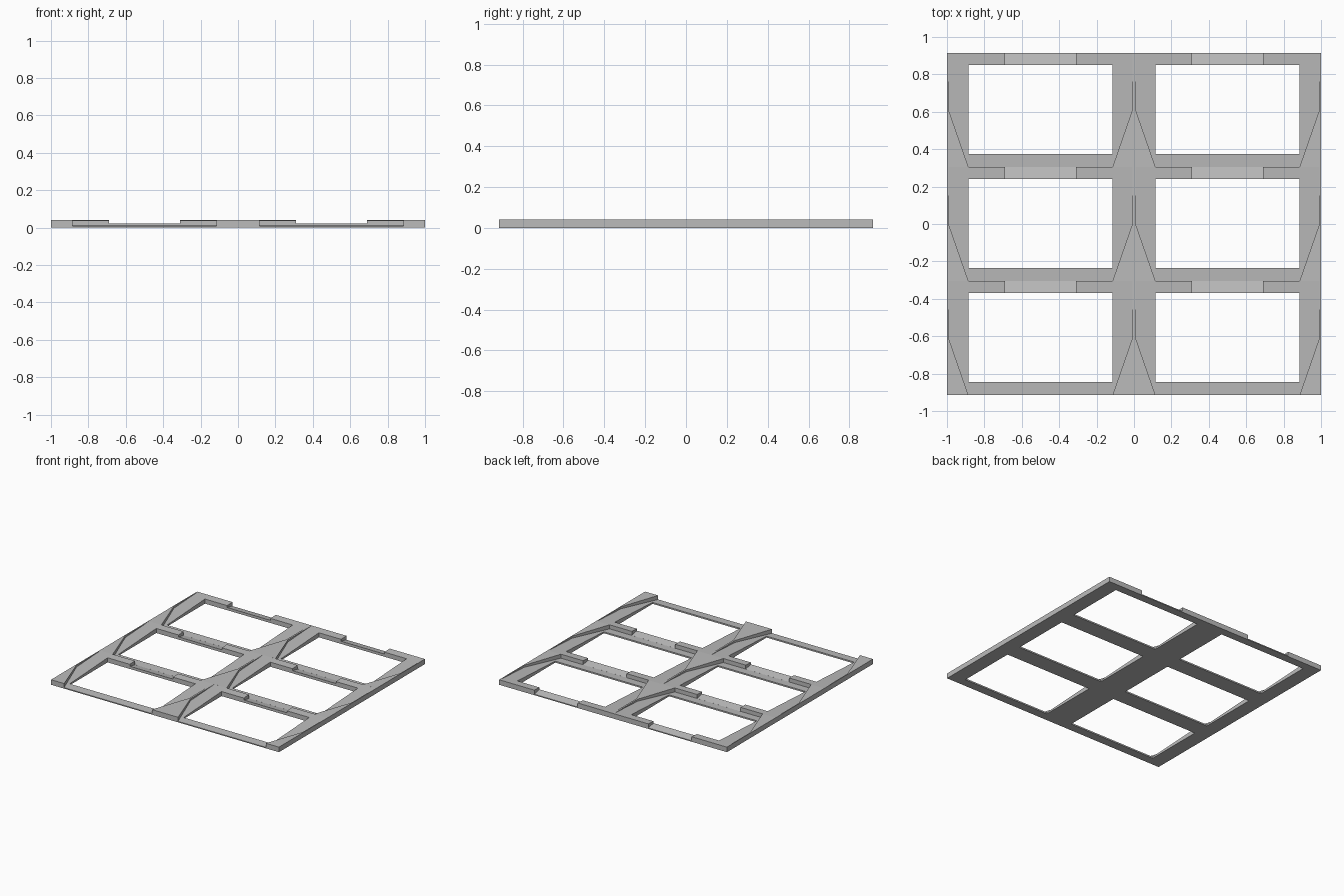
import bpy
import bmesh

cube = bpy.data.objects.get("Cube")
if cube:
    bpy.data.objects.remove(cube, do_unlink=True)

# One flat colour for the whole rack
grey = bpy.data.materials.new("light_grey")
grey.use_nodes = True
colour = (0.5, 0.5, 0.5, 1)
grey.diffuse_color = colour
grey.node_tree.nodes["Principled BSDF"].inputs["Base Color"].default_value = colour

HEIGHT = 0.04
PITCH = 0.61
DEPTH = 3 * PITCH
OVER = 0.001


def prism(name, outline, floor, top):
    """Upright prism whose bottom follows floor(y)."""
    bm = bmesh.new()
    low = [bm.verts.new((x, y, floor(y))) for x, y in outline]
    high = [bm.verts.new((x, y, top)) for x, y in outline]
    bm.faces.new(low[::-1])
    bm.faces.new(high)
    n = len(outline)
    for i in range(n):
        j = (i + 1) % n
        bm.faces.new((low[i], low[j], high[j], high[i]))
    mesh = bpy.data.meshes.new(name)
    bm.to_mesh(mesh)
    bm.free()
    obj = bpy.data.objects.new(name, mesh)
    bpy.context.collection.objects.link(obj)
    mesh.materials.append(grey)
    return obj


def rect(x0, x1, y0, y1):
    return [(x0, y0), (x1, y0), (x1, y1), (x0, y1)]


def cut(target, cutter):
    mod = target.modifiers.new("cut", 'BOOLEAN')
    mod.operation = 'DIFFERENCE'
    mod.solver = 'EXACT'
    mod.object = cutter
    bpy.context.view_layer.objects.active = target
    bpy.ops.object.modifier_apply(modifier=mod.name)
    bpy.data.objects.remove(cutter, do_unlink=True)


# Solid slab
rack = prism("rack_frame", rect(-1, 1, -DEPTH / 2, DEPTH / 2), lambda y: 0, HEIGHT)

# Six bays, each with a sloping flared pocket, an open window and a rear notch
for row in range(3):
    y0 = -DEPTH / 2 + row * PITCH
    for x0 in (-1, 0):
        flare = [(0.115, -OVER), (0.885, -OVER), (0.993, 0.31),
                 (0.993, PITCH), (0.007, PITCH), (0.007, 0.31)]
        pocket = [(x0 + x, y0 + y) for x, y in flare]
        cut(rack, prism("pocket_cutter", pocket,
                        lambda y: 0.008 + (y - y0) * 0.0524, 0.1))
        cut(rack, prism("window_cutter",
                        rect(x0 + 0.115, x0 + 0.885, y0 + 0.07, y0 + 0.545),
                        lambda y: -0.1, 0.1))
        cut(rack, prism("notch_cutter",
                        rect(x0 + 0.31, x0 + 0.69, y0 + 0.54, y0 + PITCH + OVER),
                        lambda y: 0.008 + (y0 + PITCH - y) * 0.2, 0.1))
